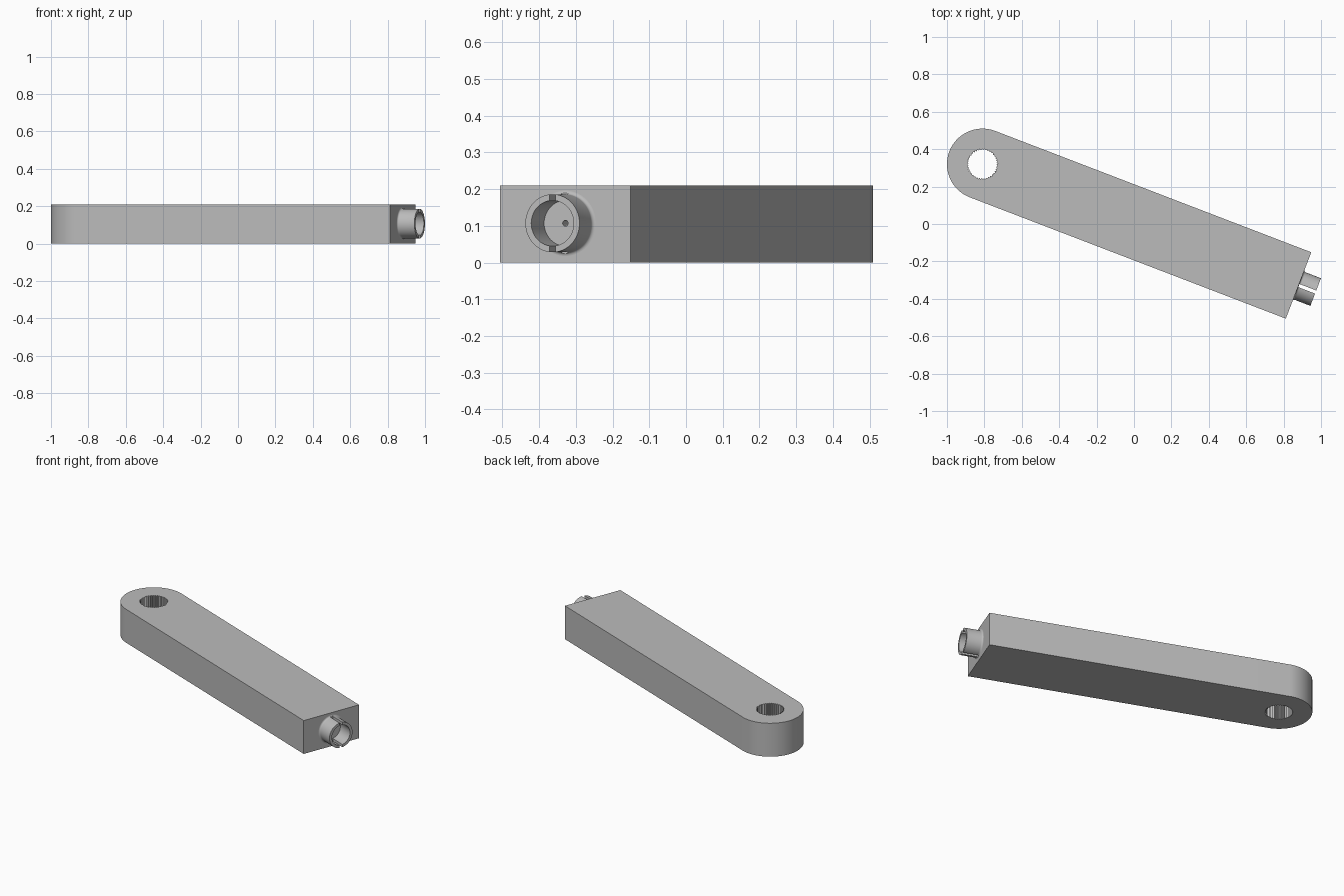
import bpy, bmesh, math
from mathutils import Matrix

if "Cube" in bpy.data.objects:
    bpy.data.objects.remove(bpy.data.objects["Cube"])

ANGLE = math.radians(-21.0)
R, LENGTH, H = 0.19, 1.81, 0.21      # end radius, pivot to square end, height
AXIS_Z = 0.107
# local frame: origin at the pivot hole, x along the bar
PLACE = Matrix.Translation((-0.81, 0.32, 0)) @ Matrix.Rotation(ANGLE, 4, 'Z')

grey = bpy.data.materials.new("plain_grey")
grey.diffuse_color = (0.5, 0.5, 0.5, 1)
grey.use_nodes = True
grey.node_tree.nodes["Principled BSDF"].inputs["Base Color"].default_value = grey.diffuse_color


def make(name, bm):
    bmesh.ops.recalc_face_normals(bm, faces=bm.faces)
    me = bpy.data.meshes.new(name)
    bm.to_mesh(me)
    bm.free()
    ob = bpy.data.objects.new(name, me)
    bpy.context.collection.objects.link(ob)
    me.materials.append(grey)
    ob.matrix_world = PLACE
    return ob


def prism(name, pts, z0, z1):
    bm = bmesh.new()
    f = bm.faces.new([bm.verts.new((x, y, z0)) for x, y in pts])
    ext = bmesh.ops.extrude_face_region(bm, geom=[f])
    vs = [g for g in ext["geom"] if isinstance(g, bmesh.types.BMVert)]
    bmesh.ops.translate(bm, verts=vs, vec=(0, 0, z1 - z0))
    return make(name, bm)


def revolve(name, profile, n=64):
    """Closed (x, radius) profile turned around the bar's long axis."""
    bm = bmesh.new()
    rings = [[bm.verts.new((x, r * math.cos(2 * math.pi * i / n),
                            AXIS_Z + r * math.sin(2 * math.pi * i / n)))
              for i in range(n)] for x, r in profile]
    for a, b in zip(rings, rings[1:] + rings[:1]):
        for i in range(n):
            j = (i + 1) % n
            bm.faces.new((a[i], a[j], b[j], b[i]))
    return make(name, bm)


def cut(ob, cutter):
    m = ob.modifiers.new("cut", 'BOOLEAN')
    m.operation, m.solver, m.object = 'DIFFERENCE', 'EXACT', cutter
    bpy.context.view_layer.update()
    bpy.context.view_layer.objects.active = ob
    bpy.ops.object.modifier_apply(modifier=m.name)
    bpy.data.objects.remove(cutter)


def smooth(ob, degrees):
    bpy.ops.object.select_all(action='DESELECT')
    ob.select_set(True)
    bpy.context.view_layer.objects.active = ob
    bpy.ops.object.shade_smooth_by_angle(angle=math.radians(degrees))


# arm: bar with one round end
outline = [(LENGTH, -R), (LENGTH, R)]
outline += [(R * math.cos(t), R * math.sin(t))
            for t in (math.pi / 2 + math.pi * i / 48 for i in range(49))]
arm = prism("arm", outline, 0, H)

# toothed pivot hole
TEETH = 40
teeth = []
for i in range(TEETH * 2):
    r = 0.082 if i % 2 else 0.075
    t = math.pi * i / TEETH
    teeth.append((r * math.cos(t), r * math.sin(t)))
cut(arm, prism("hole_cutter", teeth, -0.1, H + 0.1))

# small pilot hole in the square end
bm = bmesh.new()
bmesh.ops.create_cone(bm, cap_ends=True, segments=24, radius1=0.008, radius2=0.008, depth=0.2,
                      matrix=Matrix.Translation((LENGTH, 0, AXIS_Z)) @ Matrix.Rotation(math.pi / 2, 4, 'Y'))
cut(arm, make("pilot_cutter", bm))
smooth(arm, 25)

# split collar with a small fillet at its root
RO, RI, TIP, FIL = 0.079, 0.062, 0.098, 0.010
prof = [(LENGTH - 0.005, RI), (LENGTH + TIP, RI), (LENGTH + TIP, RO)]
for i in range(7):
    t = math.pi / 2 * i / 6
    prof.append((LENGTH + FIL * (1 - math.sin(t)), RO + FIL * (1 - math.cos(t))))
prof.append((LENGTH - 0.005, RO + FIL))
collar = revolve("split_collar", prof)
slot = [(LENGTH + 0.002, -0.009), (LENGTH + 0.2, -0.009), (LENGTH + 0.2, 0.009), (LENGTH + 0.002, 0.009)]
cut(collar, prism("slot_cutter", slot, -0.1, H + 0.1))
smooth(collar, 30)
